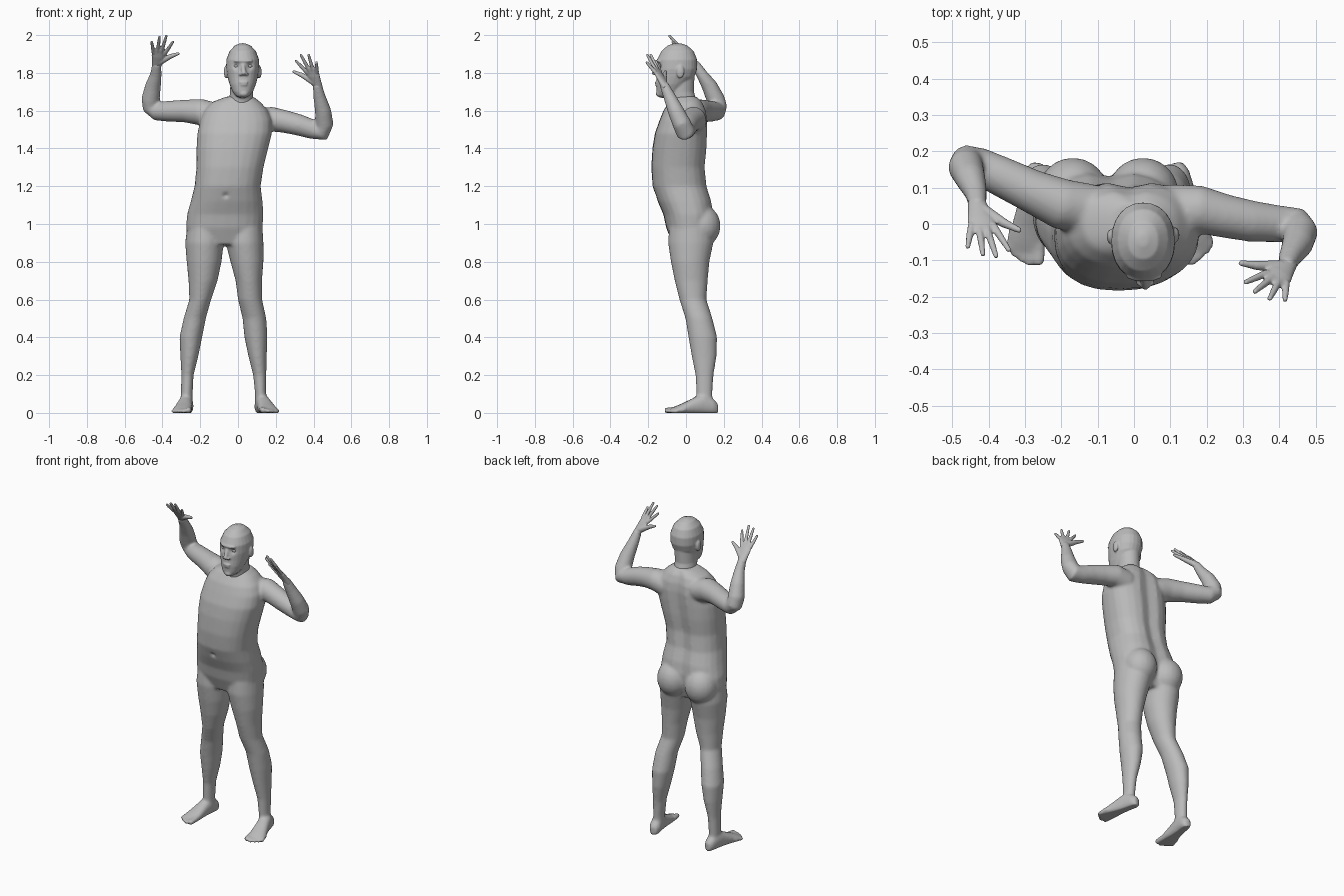
import bpy, bmesh, math
from mathutils import Vector, Matrix

cube = bpy.data.objects.get("Cube")
if cube:
    bpy.data.objects.remove(cube, do_unlink=True)

skin = bpy.data.materials.new("grey_skin")
skin.use_nodes = True
skin.diffuse_color = (0.5, 0.5, 0.5, 1)
skin.node_tree.nodes["Principled BSDF"].inputs["Base Color"].default_value = skin.diffuse_color

SIDES = 24


def loft(bm, rings, power=2.0, groove=0.0):
    """Skin closed cross-sections given as (centre, width vector, depth vector)."""
    loops = []
    for centre, u, v in rings:
        loop = []
        for i in range(SIDES):
            a = math.tau * i / SIDES
            c, s = math.cos(a), math.sin(a)
            c = math.copysign(abs(c) ** (2 / power), c)
            s = math.copysign(abs(s) ** (2 / power), s)
            if s > 0:
                s *= 1 - groove * math.exp(-(c / 0.2) ** 2)
            loop.append(bm.verts.new(centre + u * c + v * s))
        loops.append(loop)
    for a, b in zip(loops, loops[1:]):
        for i in range(SIDES):
            j = (i + 1) % SIDES
            bm.faces.new((a[i], a[j], b[j], b[i]))
    bm.faces.new(loops[0][::-1])
    bm.faces.new(loops[-1])


def level_loft(bm, rows, power=2.0, groove=0.0):
    """Horizontal sections given as (z, x min, x max, y min, y max)."""
    loft(bm, [(Vector(((a + b) / 2, (c + d) / 2, z)), Vector(((b - a) / 2, 0, 0)),
               Vector((0, (d - c) / 2, 0))) for z, a, b, c, d in rows], power, groove)


def tube(bm, path, side=(0.3, 0.2, 1), flat=None):
    """Round or flattened tube through (x, y, z, radius) points with rounded tip."""
    pts = [Vector(p[:3]) for p in path]
    rad = [p[3] for p in path]
    thick = flat or rad
    u, rings = Vector(side), []
    for i, p in enumerate(pts):
        t = (pts[min(i + 1, len(pts) - 1)] - pts[max(i - 1, 0)]).normalized()
        u = (u - t * u.dot(t)).normalized()
        rings.append((p, u * rad[i], t.cross(u) * thick[i]))
    for k in (0.5, 0.85):
        rings.append((pts[-1] + t * rad[-1] * k * 0.8, u * rad[-1] * math.sqrt(1 - k * k),
                      t.cross(u) * thick[-1] * math.sqrt(1 - k * k)))
    loft(bm, rings)


def ball(bm, centre, size):
    bmesh.ops.create_uvsphere(bm, u_segments=20, v_segments=12, radius=1,
                              matrix=Matrix.LocRotScale(Vector(centre), None, Vector(size)))


def finish(name, bm, voxel=0, relax=4, dents=()):
    """Fuse overlapping forms into one skin, then press in small dents."""
    bmesh.ops.recalc_face_normals(bm, faces=bm.faces)
    mesh = bpy.data.meshes.new(name)
    bm.to_mesh(mesh)
    bm.free()
    obj = bpy.data.objects.new(name, mesh)
    bpy.context.collection.objects.link(obj)
    if voxel:
        fuse = obj.modifiers.new("fuse", 'REMESH')
        fuse.mode, fuse.voxel_size = 'VOXEL', voxel
        soft = obj.modifiers.new("soften", 'SMOOTH')
        soft.factor, soft.iterations = 0.5, relax
        deps = bpy.context.evaluated_depsgraph_get()
        mesh = bpy.data.meshes.new_from_object(obj.evaluated_get(deps))
        obj.modifiers.clear()
        obj.data = mesh
    for v in mesh.vertices:
        for centre, radius, depth in dents:
            d = (v.co - Vector(centre)).length / radius
            v.co.y += depth * math.exp(-d * d)
        v.co.z = max(v.co.z, 0)
    mesh.materials.clear()
    mesh.materials.append(skin)
    mesh.polygons.foreach_set("use_smooth", [True] * len(mesh.polygons))
    return obj


# Torso
body = bmesh.new()
level_loft(body, [
    (0.89, -.24, .10, -.07, .11), (0.98, -.275, .13, -.105, .145),
    (1.05, -.27, .135, -.12, .15), (1.12, -.25, .13, -.15, .14),
    (1.2, -.23, .12, -.177, .115), (1.3, -.22, .135, -.184, .105),
    (1.4, -.22, .16, -.178, .115), (1.48, -.215, .18, -.165, .118),
    (1.55, -.2, .18, -.14, .118), (1.6, -.18, .16, -.12, .11),
    (1.645, -.14, .12, -.09, .09), (1.675, -.06, .08, -.07, .06)], 2.4, 0.14)
for x in (-.168, .025):
    ball(body, (x, .085, .99), (.098, .098, .11))

# Legs: inner and outer edges per height, front and back shared
DEPTH = [(.98, -.09, .14), (.9, -.095, .145), (.8, -.08, .124), (.7, -.06, .115),
         (.6, -.035, .108), (.5, -.003, .14), (.4, .013, .165), (.3, .03, .162),
         (.2, .05, .146), (.1, .055, .14), (.03, .06, .14)]
RIGHT = [(-.27, -.08), (-.28, -.075), (-.272, -.087), (-.262, -.108), (-.258, -.142),
         (-.288, -.17), (-.31, -.19), (-.305, -.21), (-.3, -.235), (-.303, -.24), (-.3, -.24)]
LEFT = [(-.06, .13), (-.065, .135), (-.04, .135), (-.013, .127), (0, .128),
        (.024, .15), (.034, .156), (.055, .152), (.08, .15), (.09, .15), (.09, .15)]
for edges in (RIGHT, LEFT):
    level_loft(body, [(z, a, b, c, d) for (z, c, d), (a, b) in zip(DEPTH, edges)])

# Feet and toes
FOOT = [(0, .02, .05), (.025, .033, .075), (.08, .037, .1), (.13, .041, .08),
        (.18, .048, .055), (.22, .051, .038), (.245, .046, .026)]
TOES = [(.037, .285, .016), (.013, .29, .011), (-.008, .282, .011),
        (-.027, .27, .01), (-.044, .255, .01)]
for heel, toe, inner in (((-.264, .168), (-.305, -.12), 1), ((.113, .168), (.175, -.105), -1)):
    start = Vector((*heel, 0))
    ahead = (Vector((*toe, 0)) - start).normalized()
    across = Vector((-ahead.y, ahead.x, 0)) * inner
    loft(body, [(start + ahead * t + Vector((0, 0, h / 2 - .004)), across * w,
                 Vector((0, 0, h / 2 + .004))) for t, w, h in FOOT], 2.3)
    for side, reach, r in TOES:
        a = start + across * side + ahead * (reach - .07)
        b = start + across * side * 1.1 + ahead * (reach - r)
        tube(body, [(a.x, a.y, .018, r), (b.x, b.y, r - .002, r)])

# Arms
tube(body, [(-.12, .04, 1.57, .07), (-.2, .055, 1.593, .07), (-.28, .09, 1.598, .06),
            (-.37, .133, 1.597, .055), (-.43, .162, 1.597, .05), (-.46, .17, 1.62, .048),
            (-.463, .157, 1.66, .049), (-.45, .125, 1.73, .042), (-.435, .085, 1.79, .031),
            (-.43, .05, 1.845, .025)])
tube(body, [(.1, .04, 1.54, .07), (.18, .04, 1.555, .066), (.25, .022, 1.542, .06),
            (.32, .008, 1.525, .057), (.4, 0, 1.5, .051), (.447, -.005, 1.49, .051),
            (.457, -.022, 1.53, .049), (.45, -.055, 1.6, .043), (.43, -.09, 1.68, .032),
            (.42, -.115, 1.735, .025)])
finish("body", body, .008, 10, [((-.065, -.165, 1.15), .014, .012)])


# Hands
def hand(name, wrist, thumb, tips):
    bm = bmesh.new()
    w, tips = Vector(wrist), [Vector(t) for t in tips]
    ahead = ((tips[1] + tips[2]) / 2 - w).normalized()
    across = tips[0] - tips[3]
    across = (across - ahead * across.dot(ahead)).normalized()
    palm = [(-.02, .024), (.02, .03), (.06, .038), (.09, .037)]
    tube(bm, [(*(w + ahead * t), r) for t, r in palm], across, [.021, .018, .015, .01])
    for i, tip in enumerate(tips):
        root = w + ahead * (.085 - .004 * abs(i - 1)) + across * (.029 - .0195 * i)
        end = tip - (tip - root).normalized() * .005
        mid = root.lerp(end, .5)
        tube(bm, [(*root, .0105), (*mid, .0095), (*end, .007)])
    root, tip = w + ahead * .02 + across * .012, Vector(thumb)
    mid = root.lerp(tip, .55) + ahead * .006
    tube(bm, [(*root, .018), (*mid, .0125), (*root.lerp(tip, .95), .008)])
    finish(name, bm, .004, 3)


hand("right_hand", (-.43, .05, 1.845), (-.31, -.02, 1.905),
     [(-.342, -.075, 1.968), (-.378, -.092, 2.0), (-.415, -.087, 1.995), (-.458, -.066, 1.968)])
hand("left_hand", (.42, -.115, 1.735), (.288, -.107, 1.81),
     [(.303, -.162, 1.868), (.33, -.188, 1.9), (.372, -.208, 1.9), (.415, -.212, 1.86)])

# Head with neck, nose, brow, lips, chin and ears
head = bmesh.new()
SKULL = [(1.957, -.045, .012, .015), (1.945, -.045, .042, .052), (1.915, -.045, .07, .086),
         (1.87, -.047, .087, .106), (1.82, -.048, .088, .107), (1.78, -.055, .081, .1),
         (1.74, -.075, .07, .083), (1.7, -.092, .054, .064), (1.678, -.108, .036, .042),
         (1.668, -.115, .015, .02)]
level_loft(head, [(z, .025 - w, .025 + w, y - d, y + d) for z, y, w, d in SKULL], 2.15)
level_loft(head, [(1.58, -.06, .09, -.08, .08), (1.64, -.05, .08, -.09, .06),
                  (1.7, -.042, .08, -.1, .042), (1.78, -.04, .085, -.1, .045)])
tube(head, [(.027, -.145, 1.85, .008), (.029, -.16, 1.82, .011), (.031, -.168, 1.798, .014)])
for form in (((.014, -.162, 1.793), (.009, .009, .008)), ((.047, -.162, 1.793), (.009, .009, .008)),
             ((.028, -.145, 1.863), (.052, .014, .009)), ((.03, -.156, 1.75), (.024, .009, .006)),
             ((.03, -.155, 1.737), (.02, .009, .006)), ((.03, -.14, 1.69), (.025, .02, .018)),
             ((-.064, -.035, 1.805), (.011, .021, .034)), ((.114, -.03, 1.805), (.011, .021, .034))):
    ball(head, *form)
EYES = {"right_eye": -.008, "left_eye": .062}
finish("head", head, .005, 4, [((x, -.145, 1.836), .017, .013) for x in EYES.values()])

# Eyes
for name, x in EYES.items():
    eye = bmesh.new()
    ball(eye, (x, -.127, 1.836), (.015, .012, .009))
    finish(name, eye)
